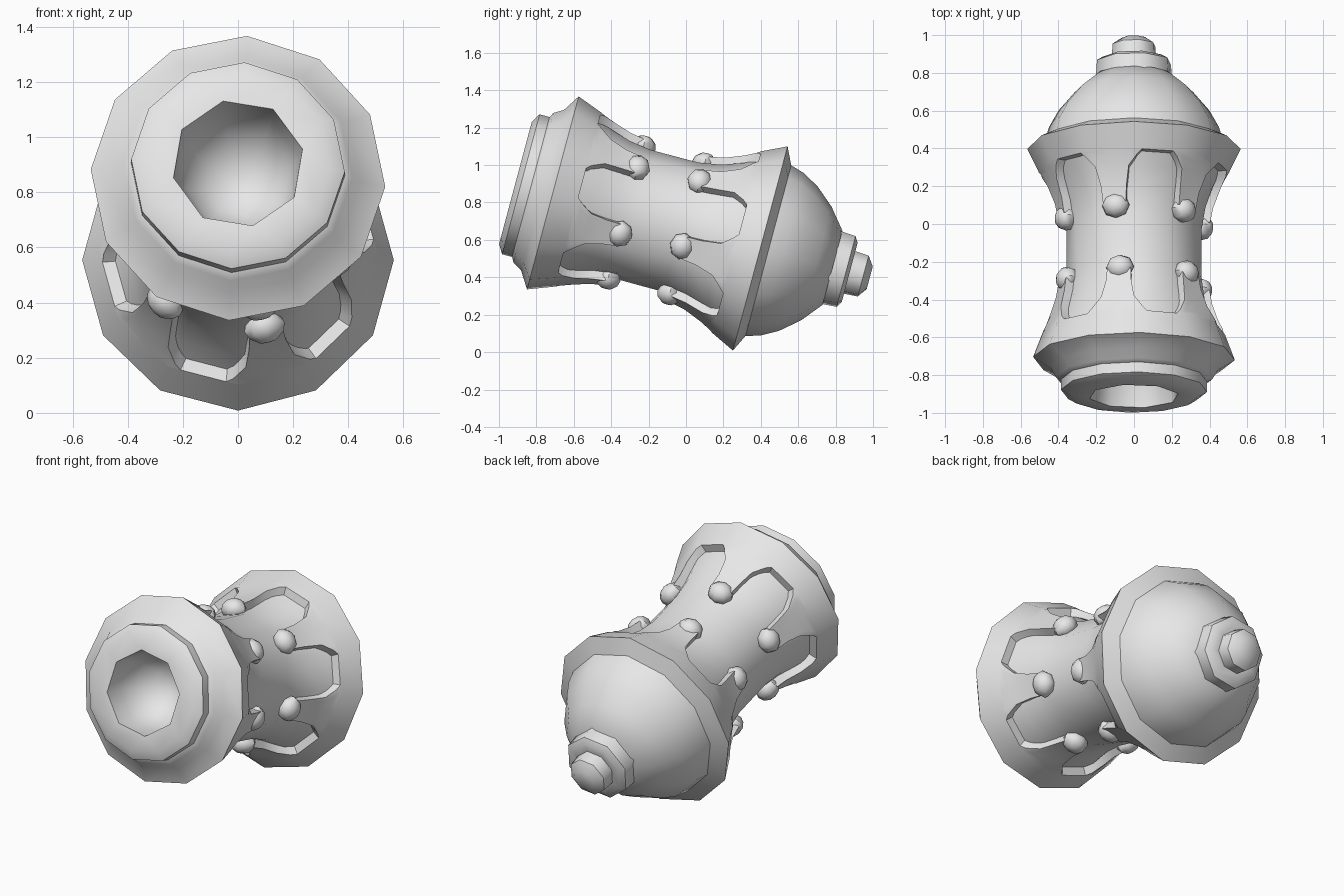
import bpy, bmesh, math
from mathutils import Vector

if "Cube" in bpy.data.objects:
    bpy.data.objects.remove(bpy.data.objects["Cube"])

TILT = math.radians(15)
LIFT = 0.638          # height of the tilted axis
SIDES = 12

grey = bpy.data.materials.new("light_grey")
grey.use_nodes = True
grey.diffuse_color = (0.8, 0.8, 0.8, 1)
grey.node_tree.nodes["Principled BSDF"].inputs["Base Color"].default_value = (0.8, 0.8, 0.8, 1)


def place(s, r, deg):
    """Point at s along the tilted axis, radius r, angle from the top towards +x."""
    a = math.radians(deg)
    h = r * math.cos(a) + LIFT
    return Vector((r * math.sin(a),
                   s * math.cos(TILT) + h * math.sin(TILT),
                   h * math.cos(TILT) - s * math.sin(TILT)))


def finish(bm, name, angle):
    bmesh.ops.recalc_face_normals(bm, faces=bm.faces)
    mesh = bpy.data.meshes.new(name)
    bm.to_mesh(mesh)
    bm.free()
    mesh.materials.append(grey)
    obj = bpy.data.objects.new(name, mesh)
    bpy.context.collection.objects.link(obj)
    bpy.ops.object.select_all(action='DESELECT')
    obj.select_set(True)
    bpy.context.view_layer.objects.active = obj
    bpy.ops.object.shade_smooth_by_angle(angle=math.radians(angle))


def lathe(bm, profile, sides, phase):
    """Revolve (s, r) points; phase maps s to a turn in degrees. Returns the rings."""
    rings = []
    for s, r in profile:
        rings.append([bm.verts.new(place(s, r, phase(s) + i * 360 / sides))
                      for i in range(sides)])
    for a, b in zip(rings, rings[1:]):
        for i in range(sides):
            j = (i + 1) % sides
            bm.faces.new((a[i], a[j], b[j], b[i]))
    return rings


def body_turn(s):
    """The front half is turned slightly against the back half."""
    return 3.5 * min(1, max(0, (-0.22 - s) / 0.22))


# Body: stepped lip, front flare, waist, back flare, dome
body_profile = [
    (-1.115, 0.338), (-1.085, 0.388), (-1.03, 0.388), (-1.015, 0.415),
    (-0.965, 0.445), (-0.908, 0.535),
    (-0.77, 0.483), (-0.77, 0.435), (-0.68, 0.405), (-0.58, 0.375),
    (-0.46, 0.358), (-0.2, 0.358), (-0.08, 0.378), (0.035, 0.418),
    (0.11, 0.455), (0.11, 0.503), (0.24, 0.565),
    (0.285, 0.472), (0.36, 0.45), (0.45, 0.4), (0.55, 0.315), (0.64, 0.205)]
bm = bmesh.new()
rings = lathe(bm, body_profile, SIDES, body_turn)
bm.faces.new(rings[-1])

# Mouth: eight-sided hollow
mouth_profile = [(-1.115, 0.24), (-1.0, 0.23), (-0.9, 0.19),
                 (-0.83, 0.12), (-0.8, 0.04)]
mouth = lathe(bm, mouth_profile, 8, lambda s: -13)
bm.faces.new(mouth[-1])

# Flat lip face: three outer sides meet two inner sides in each quarter
for q in range(4):
    o0, o1, o2, o3 = (rings[0][(3 * q + i) % SIDES] for i in range(4))
    i0, i1, i2 = (mouth[0][(2 * q + i) % 8] for i in range(3))
    for tri in ((o0, o1, i0), (o1, i1, i0), (o1, o2, i1), (o2, i2, i1), (o2, o3, i2)):
        bm.faces.new(tri)
finish(bm, "body", 46)

# Stepped knob behind the dome
bm = bmesh.new()
knob = lathe(bm, [(0.6, 0.21), (0.715, 0.203), (0.735, 0.17), (0.735, 0.122),
                  (0.81, 0.117), (0.846, 0.065)], 8, lambda s: 15)
bm.faces.new(knob[0])
bm.faces.new(knob[-1])
finish(bm, "knob", 46)


def make_rib(name, stations, angle):
    """Raised finger between two sunken panels: stations are (s, radius, half angle)."""
    bm = bmesh.new()
    rows = []
    for s, r, w in stations:
        offsets = [w * f for f in (-1, -0.75, 0, 0.75, 1)]
        pts = []
        for o in offsets:
            local = (o + 15) % 30 - 15
            flat = math.cos(math.radians(15)) / math.cos(math.radians(local))
            pts.append(place(s, r * flat, angle + o))
        pts = [place(s, 0.33, angle - w)] + pts + [place(s, 0.33, angle + w)]
        rows.append([bm.verts.new(p) for p in pts])
    for a, b in zip(rows, rows[1:]):
        for i in range(len(a) - 1):
            bm.faces.new((a[i], a[i + 1], b[i + 1], b[i]))
    bm.faces.new(rows[0])
    bm.faces.new(rows[-1])
    finish(bm, name, 40)


def make_ball(name, s, angle):
    """Rounded, flattened tip of a rib."""
    bm = bmesh.new()
    bmesh.ops.create_uvsphere(bm, u_segments=8, v_segments=6, radius=1)
    sideways = place(0, 1, angle + 90) - place(0, 0, 0)
    for v in bm.verts:
        along, side, out = v.co
        v.co = place(s + 0.068 * along, 0.372 + 0.06 * out, angle) + 0.075 * side * sideways
    finish(bm, name, 46)


back_stations = [(0.11, 0.503, 20), (0.085, 0.491, 17), (0.03, 0.466, 11.5),
                 (-0.07, 0.43, 9.5), (-0.15, 0.415, 9)]
front_stations = [(-0.77, 0.483, 20), (-0.745, 0.475, 17), (-0.68, 0.453, 11.5),
                  (-0.59, 0.427, 9.5), (-0.515, 0.415, 9)]

for k in range(6):
    back = -15 + 60 * k
    front = back + 3.5
    make_rib(f"back_rib_{k + 1}", back_stations, back)
    make_ball(f"back_rib_tip_{k + 1}", -0.165, back)
    make_rib(f"front_rib_{k + 1}", front_stations, front)
    make_ball(f"front_rib_tip_{k + 1}", -0.505, front)
